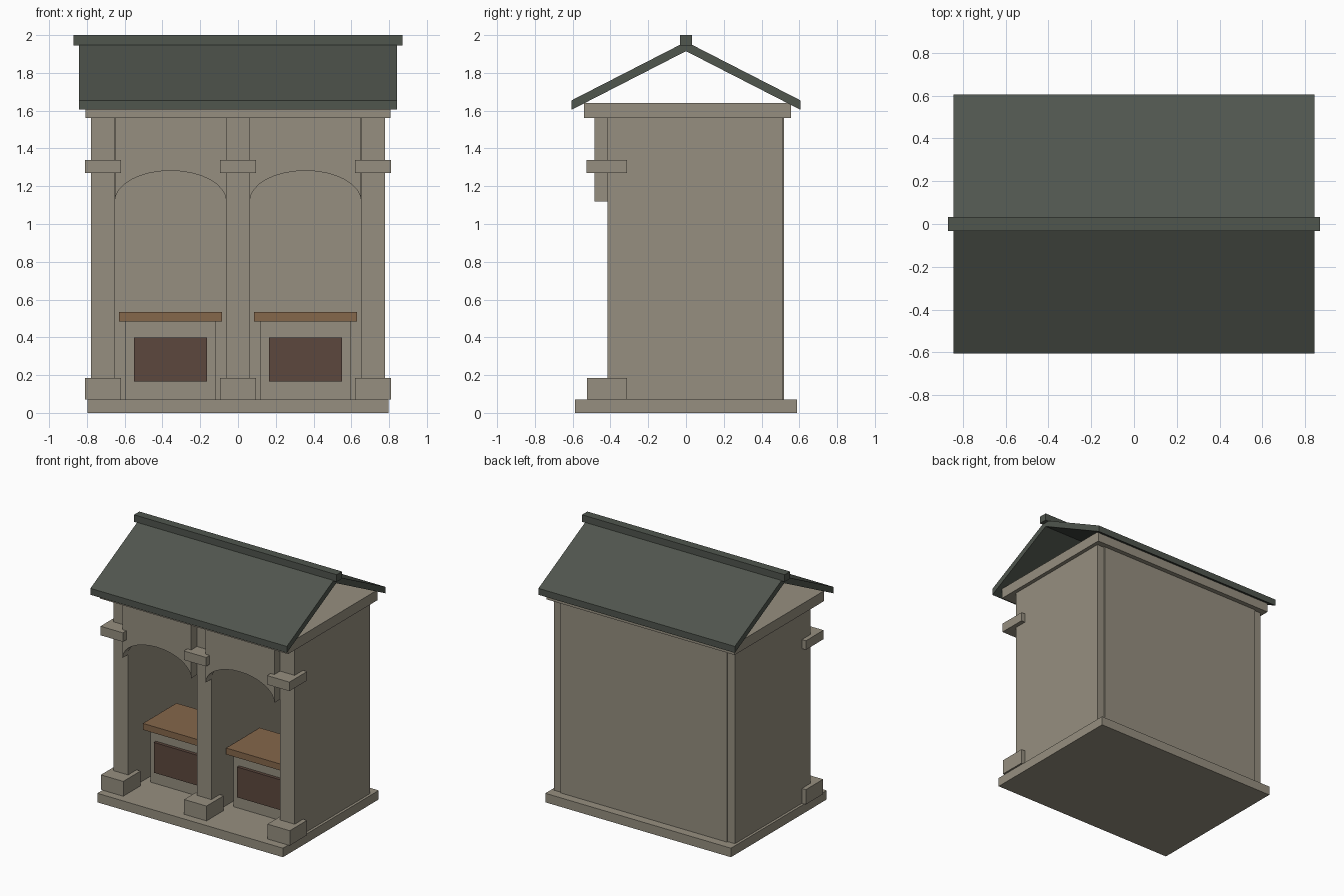
import bpy, bmesh, math

if "Cube" in bpy.data.objects:
    bpy.data.objects.remove(bpy.data.objects["Cube"])


def material(name, rgb):
    m = bpy.data.materials.new(name)
    m.diffuse_color = (*rgb, 1)
    m.use_nodes = True
    m.node_tree.nodes["Principled BSDF"].inputs["Base Color"].default_value = m.diffuse_color
    return m


STONE = material("warm_grey_stone", (0.305, 0.275, 0.215))
SLATE = material("dark_green_slate", (0.080, 0.092, 0.076))
WOOD = material("brown_wood", (0.235, 0.136, 0.070))
PANEL = material("dark_brown_panel", (0.107, 0.064, 0.048))


def finish(name, bm, mat):
    bmesh.ops.recalc_face_normals(bm, faces=bm.faces)
    me = bpy.data.meshes.new(name)
    bm.to_mesh(me)
    bm.free()
    me.materials.append(mat)
    ob = bpy.data.objects.new(name, me)
    bpy.context.collection.objects.link(ob)
    return ob


def box(name, x, y, z, mat):
    """Box from (min, max) ranges on each axis."""
    bm = bmesh.new()
    bmesh.ops.create_cube(bm, size=1)
    for v in bm.verts:
        v.co = [r[0] if c < 0 else r[1] for c, r in zip(v.co, (x, y, z))]
    return finish(name, bm, mat)


def extrude(name, points, offset, mat):
    """Flat outline pushed along an offset to make a solid."""
    bm = bmesh.new()
    face = bm.faces.new([bm.verts.new(p) for p in points])
    ext = bmesh.ops.extrude_face_region(bm, geom=[face], use_keep_orig=True)
    moved = [g for g in ext["geom"] if isinstance(g, bmesh.types.BMVert)]
    bmesh.ops.translate(bm, verts=moved, vec=offset)
    return finish(name, bm, mat)


# plinth, back wall and cornice slab
box("plinth", (-0.797, 0.797), (-0.587, 0.587), (0, 0.07), STONE)
box("back_wall", (-0.715, 0.715), (0.45, 0.52), (0.07, 1.56), STONE)
box("cornice_slab", (-0.807, 0.807), (-0.539, 0.556), (1.56, 1.64), STONE)

# three deep walls, each with a foot block and a capital at the front
for label, cx in (("left", -0.715), ("middle", 0), ("right", 0.715)):
    box(label + "_wall", (cx - 0.062, cx + 0.062), (-0.415, 0.51), (0.07, 1.56), STONE)
    block = (cx - 0.096, cx + 0.096)
    box(label + "_foot_block", block, (-0.523, -0.312), (0.07, 0.185), STONE)
    box(label + "_capital", block, (-0.528, -0.312), (1.27, 1.34), STONE)

for label, cx in (("left", -0.357), ("right", 0.357)):
    # arched panel over each bay
    half, n = 0.295, 16
    arch = [(cx + half * math.cos(math.pi * i / n), -0.485,
             1.12 + 0.162 * math.sin(math.pi * i / n)) for i in range(n + 1)]
    arch += [(cx - half, -0.485, 1.56), (cx + half, -0.485, 1.56)]
    extrude(label + "_arch_panel", arch, (0, 0.07, 0), STONE)

    # counter inside each bay
    box(label + "_counter_body", (cx - 0.24, cx + 0.24), (-0.22, 0.10), (0.07, 0.485), STONE)
    box(label + "_counter_top", (cx - 0.272, cx + 0.272), (-0.267, 0.145), (0.485, 0.535), WOOD)
    box(label + "_counter_front_panel", (cx - 0.194, cx + 0.194), (-0.245, -0.21), (0.165, 0.40), PANEL)

# open gable roof and its ridge cap
gable = [(-0.605, 1.655), (0, 1.965), (0.605, 1.655),
         (0.605, 1.605), (0, 1.915), (-0.605, 1.605)]
extrude("gable_roof", [(-0.843, y, z) for y, z in gable], (1.686, 0, 0), SLATE)
box("ridge_cap", (-0.87, 0.87), (-0.033, 0.033), (1.945, 2.0), SLATE)
